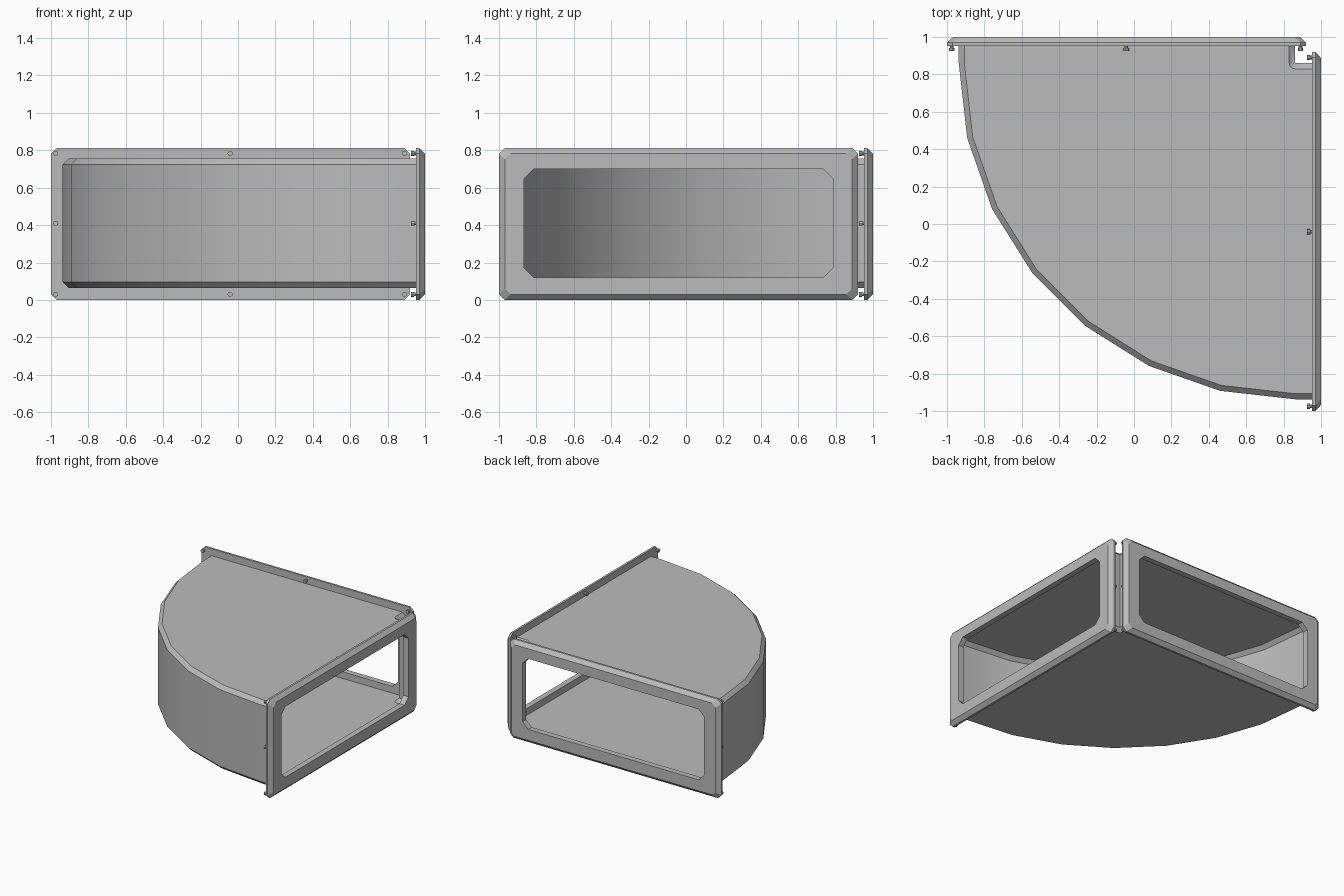
import bpy, bmesh, math

if "Cube" in bpy.data.objects:
    bpy.data.objects.remove(bpy.data.objects["Cube"])

steel = bpy.data.materials.new("galvanised grey")
steel.use_nodes = True
GREY = (0.5, 0.5, 0.5, 1)
steel.diffuse_color = GREY
steel.node_tree.nodes["Principled BSDF"].inputs["Base Color"].default_value = GREY

BACK, FACE = 0.953, 1.0          # flange depth range
PIVOT, RADIUS, STEPS = 0.86, 1.797, 7


def chamfered_rect(u0, u1, z0, z1, c):
    return [(u0 + c, z0), (u1 - c, z0), (u1, z0 + c), (u1, z1 - c),
            (u1 - c, z1), (u0 + c, z1), (u0, z1 - c), (u0, z0 + c)]


def skin(name, rings, closed=False):
    """Join matching rings of points with quads."""
    bm = bmesh.new()
    loops = [[bm.verts.new(p) for p in ring] for ring in rings]
    pairs = list(zip(loops, loops[1:]))
    if closed:
        pairs.append((loops[-1], loops[0]))
    for a, b in pairs:
        for i in range(len(a)):
            j = (i + 1) % len(a)
            bm.faces.new((a[i], a[j], b[j], b[i]))
    bmesh.ops.remove_doubles(bm, verts=bm.verts, dist=0.0005)
    bmesh.ops.recalc_face_normals(bm, faces=bm.faces)
    mesh = bpy.data.meshes.new(name)
    bm.to_mesh(mesh)
    bm.free()
    mesh.materials.append(steel)
    obj = bpy.data.objects.new(name, mesh)
    bpy.context.collection.objects.link(obj)
    return obj


# Elbow duct: chamfered section swept a quarter turn, with short straight ends
section = chamfered_rect(0, RADIUS, 0.065, 0.755, 0.03)


def station(angle, dx=0, dy=0):
    return [(PIVOT - r * math.cos(angle) + dx, PIVOT - r * math.sin(angle) + dy, z)
            for r, z in section]


end = BACK - PIVOT
stations = [station(0, dy=end)]
stations += [station(math.pi / 2 * i / STEPS) for i in range(STEPS + 1)]
stations.append(station(math.pi / 2, dx=end))
duct = skin("elbow_duct", stations)
bpy.context.view_layer.objects.active = duct
duct.select_set(True)
bpy.ops.object.shade_smooth_by_angle(angle=math.radians(30))
duct.select_set(False)

# Two flanges, mirrored across the diagonal, each with eight bolts
places = {"left": lambda u, d, z: (d, u, z), "rear": lambda u, d, z: (u, d, z)}
for side, place in places.items():
    opening = chamfered_rect(-0.865, 0.785, 0.12, 0.70, 0.05)
    outer = chamfered_rect(-1, 0.92, 0, 0.812, 0.03)
    front = chamfered_rect(-0.967, 0.887, 0.03, 0.782, 0.03)
    profile = [(opening, FACE), (front, FACE), (outer, FACE - 0.03),
               (outer, BACK), (opening, BACK)]
    skin(side + "_flange", [[place(u, d, z) for u, z in ring] for ring, d in profile],
         closed=True)

    for i, u in enumerate((-0.975, -0.042, 0.89)):
        for j, z in enumerate((0.03, 0.41, 0.783)):
            if i == j == 1:
                continue
            rings = []
            for r, d in ((0.01, BACK + 0.005), (0.01, 0.942), (0.014, 0.942),
                         (0.014, 0.926), (0, 0.926)):
                rings.append([place(u + r * math.cos(a * math.pi / 5), d,
                                    z + r * math.sin(a * math.pi / 5)) for a in range(10)])
            bm_name = f"{side}_bolt_{i}_{j}"
            # the last ring collapses into the centre of the bolt head
            bolt = skin(bm_name, rings[:-1])
            bm = bmesh.new()
            bm.from_mesh(bolt.data)
            bmesh.ops.holes_fill(bm, edges=bm.edges, sides=0)
            bmesh.ops.recalc_face_normals(bm, faces=bm.faces)
            bm.to_mesh(bolt.data)
            bm.free()
